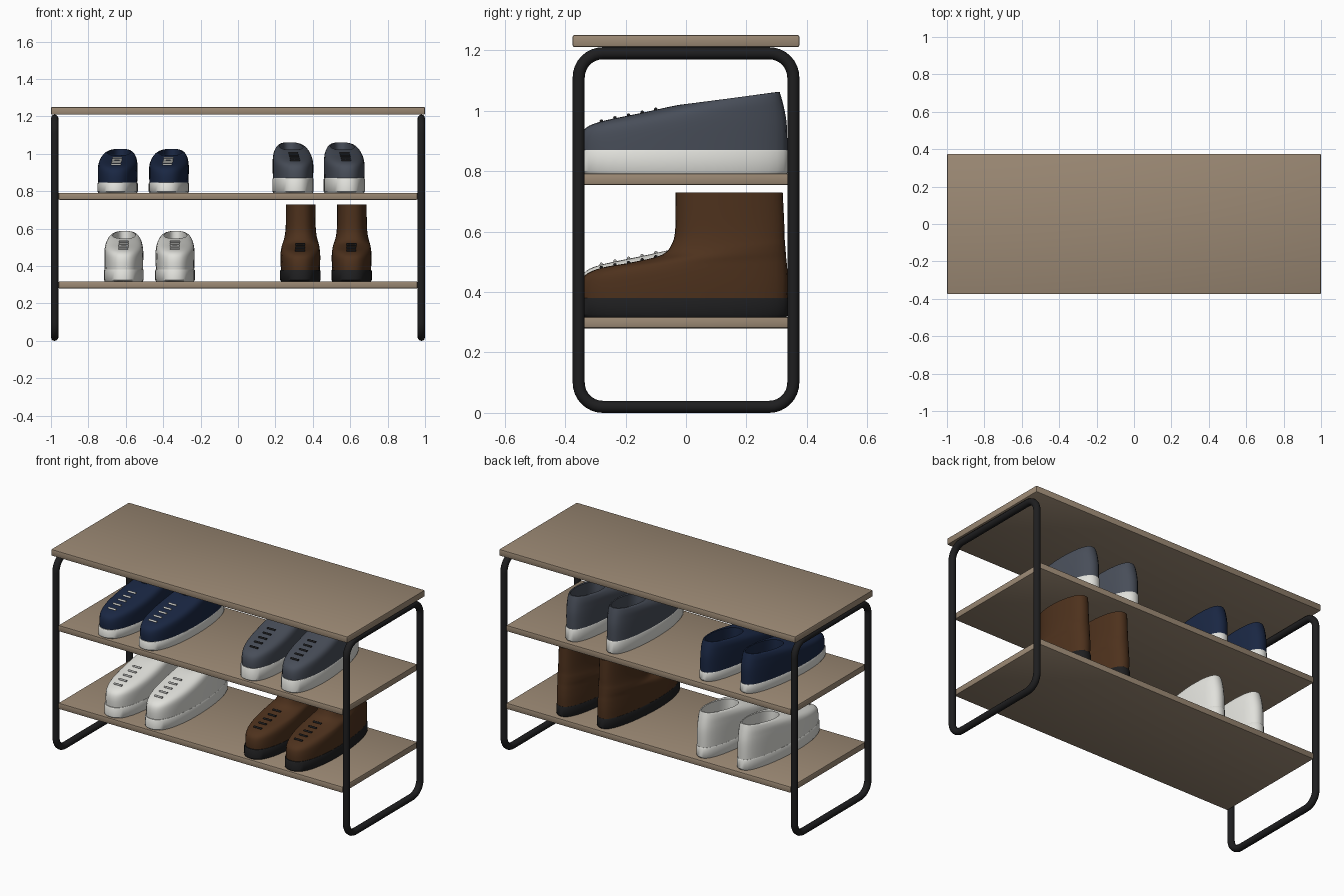
import bpy, bmesh, math
from mathutils import Matrix

cube = bpy.data.objects.get("Cube")
if cube:
    bpy.data.objects.remove(cube, do_unlink=True)


def material(name, r, g, b):
    m = bpy.data.materials.new(name)
    m.use_nodes = True
    m.diffuse_color = (r, g, b, 1)
    bsdf = next(n for n in m.node_tree.nodes if n.type == 'BSDF_PRINCIPLED')
    bsdf.inputs["Base Color"].default_value = (r, g, b, 1)
    bsdf.inputs["Roughness"].default_value = 0.7
    return m


wood = material("oak wood", 0.33, 0.25, 0.175)
black = material("black", 0.013, 0.013, 0.014)
navy = material("navy", 0.010, 0.020, 0.056)
slate = material("slate grey", 0.065, 0.076, 0.1)
white = material("off white", 0.75, 0.75, 0.71)
pale = material("pale grey", 0.42, 0.42, 0.41)
brown = material("brown leather", 0.075, 0.031, 0.012)


def finish(name, bm, mat, angle=40):
    bmesh.ops.recalc_face_normals(bm, faces=bm.faces[:])
    mesh = bpy.data.meshes.new(name)
    bm.to_mesh(mesh)
    bm.free()
    mesh.materials.append(mat)
    obj = bpy.data.objects.new(name, mesh)
    bpy.context.collection.objects.link(obj)
    bpy.ops.object.select_all(action='DESELECT')
    obj.select_set(True)
    bpy.context.view_layer.objects.active = obj
    bpy.ops.object.shade_smooth_by_angle(angle=math.radians(angle))
    return obj


def board(name, hx, hy, z0, z1):
    bm = bmesh.new()
    bmesh.ops.create_cube(bm, size=1, matrix=Matrix.Translation((0, 0, (z0 + z1) / 2))
                          @ Matrix.Diagonal((2 * hx, 2 * hy, z1 - z0, 1)))
    bmesh.ops.bevel(bm, geom=bm.edges[:], offset=0.006, segments=2, affect='EDGES', profile=0.5)
    return finish(name, bm, wood)


def tube_frame(name, x):
    # closed rounded rectangle in the side plane, swept with a round section
    hy, low, high, rad, thick = 0.355, 0.02, 1.19, 0.08, 0.02
    pts = []
    corners = [(1, high, 0), (-1, high, 90), (-1, low, 180), (1, low, 270)]
    for sy, z, start in corners:
        cz = z - rad if z == high else z + rad
        for i in range(9):
            a = math.radians(start + 90 * i / 8)
            pts.append((x, sy * (hy - rad) + rad * math.cos(a), cz + rad * math.sin(a)))
    curve = bpy.data.curves.new(name, 'CURVE')
    curve.dimensions = '3D'
    curve.bevel_depth = thick
    curve.bevel_resolution = 4
    sp = curve.splines.new('POLY')
    sp.points.add(len(pts) - 1)
    for p, co in zip(sp.points, pts):
        p.co = (*co, 1)
    sp.use_cyclic_u = True
    curve.materials.append(black)
    bpy.context.collection.objects.link(bpy.data.objects.new(name, curve))


def smooth_rows(rows, steps=4):
    # Catmull-Rom interpolation of ring parameters
    out = []
    for i in range(len(rows) - 1):
        p = [rows[max(0, min(len(rows) - 1, i + k))] for k in (-1, 0, 1, 2)]
        for s in range(steps):
            t = s / steps
            out.append(tuple(0.5 * (2 * b + (c - a) * t + (2 * a - 5 * b + 4 * c - d) * t * t
                                    + (3 * b - a - 3 * c + d) * t ** 3)
                             for a, b, c, d in zip(*p)))
    return out + [rows[-1]]


def loft(name, rows, mat, place, cap_bottom=False):
    # stack foot-shaped rings: (front y, front z, back y, back z, half width)
    n, bm, rings = 40, bmesh.new(), []
    for yf, zf, yb, zb, w in rows:
        ring = []
        for i in range(n):
            a = 2 * math.pi * i / n
            c, s = math.cos(a), math.sin(a)
            x = math.copysign(abs(s) ** 0.8, s) * w * (1 + 0.13 * c)
            y = (yf + yb) / 2 - (yb - yf) / 2 * c
            z = (zf + zb) / 2 - (zb - zf) / 2 * c
            ring.append(bm.verts.new(place(x, y, z)))
        rings.append(ring)
    for lo, hi in zip(rings, rings[1:]):
        for i in range(n):
            j = (i + 1) % n
            bm.faces.new((lo[i], lo[j], hi[j], hi[i]))
    bm.faces.new(rings[-1])
    if cap_bottom:
        bm.faces.new(rings[0])
    return finish(name, bm, mat)


# upper shapes: rings from the sole up to the opening
SNEAKER = [(-.35, .05, .335, .05, .103), (-.35, .115, .335, .12, .105),
           (-.33, .152, .333, .165, .105), (-.27, .175, .328, .20, .102),
           (-.15, .20, .32, .235, .094), (-.04, .224, .313, .26, .08),
           (0, .23, .31, .27, .07)]
BOOT = [(-.35, .05, .335, .05, .102), (-.35, .10, .337, .11, .105),
        (-.335, .137, .335, .16, .105), (-.28, .162, .332, .19, .102),
        (-.18, .18, .33, .215, .098), (-.08, .205, .328, .24, .09),
        (-.045, .245, .326, .265, .083), (-.035, .30, .325, .31, .079),
        (-.035, .412, .32, .412, .078)]


def shoe(name, shape, height, cx, base, width, yaw, sole_h, upper, sole, lace):
    k = height / shape[-1][3]
    wide = width / 0.107

    def place(x, y, z):
        return (cx + x * wide + yaw * y, y, base + z)

    # sole slab with softened edges
    loft(name + "_sole", [(-.35, 0, .333, 0, .103), (-.36, .008, .34, .008, .107),
                          (-.36, sole_h - .006, .34, sole_h - .006, .107),
                          (-.355, sole_h, .336, sole_h, .104)], sole, place, True)
    # upper with a hollow opening
    rows = smooth_rows([(a, b * k, c, d * k, w) for a, b, c, d, w in shape])
    yf, zf, yb, zb, w = rows[-1]
    inner = [(yf + .008, zf, yb - .008, zb, w - .008),
             (yf + .012, zf - .05, yb - .012, zb - .06, w - .008),
             (yf + .012, sole_h + .04, yb - .012, sole_h + .04, w - .008)]
    loft(name + "_upper", rows + inner, upper, place)
    # laces lying across the instep
    bm = bmesh.new()
    for i in range(5):
        y = -0.28 + 0.045 * i
        lo, hi = next((p, q) for p, q in zip(rows, rows[1:]) if p[0] <= y <= q[0] and p[0] < q[0])
        z = lo[1] + (hi[1] - lo[1]) * (y - lo[0]) / (hi[0] - lo[0])
        bmesh.ops.create_cone(bm, cap_ends=True, segments=10, radius1=.006, radius2=.006, depth=.052,
                              matrix=Matrix.Translation(place(0, y, z + .001))
                              @ Matrix.Rotation(math.pi / 2, 4, 'Y'))
    finish(name + "_laces", bm, lace)


# furniture
UPPER_Z, LOWER_Z = 0.792, 0.318
board("top_board", 1.0, 0.375, 1.21, 1.25)
board("upper_shelf", 0.96, 0.362, UPPER_Z - 0.038, UPPER_Z)
board("lower_shelf", 0.96, 0.362, LOWER_Z - 0.038, LOWER_Z)
for side, x in (("left", 0.98), ("right", -0.98)):
    tube_frame(side + "_frame", x)

# pairs of shoes, each pair set side by side
pairs = [
    ("navy_sneaker", SNEAKER, .235, -.504, UPPER_Z, .106, .04, .055, navy, white, white),
    ("slate_sneaker", SNEAKER, .27, .428, UPPER_Z, .108, -.05, .078, slate, white, black),
    ("white_sneaker", SNEAKER, .27, -.473, LOWER_Z, .105, .01, .065, white, white, pale),
    ("brown_boot", BOOT, .412, .471, LOWER_Z, .107, 0.01, .062, brown, black, black),
]
for name, shape, height, mid, base, width, yaw, sole_h, upper, sole, lace in pairs:
    for side, sx in (("left", 1), ("right", -1)):
        shoe(side + "_" + name, shape, height, mid + sx * 0.137, base, width, yaw,
             sole_h, upper, sole, lace)
